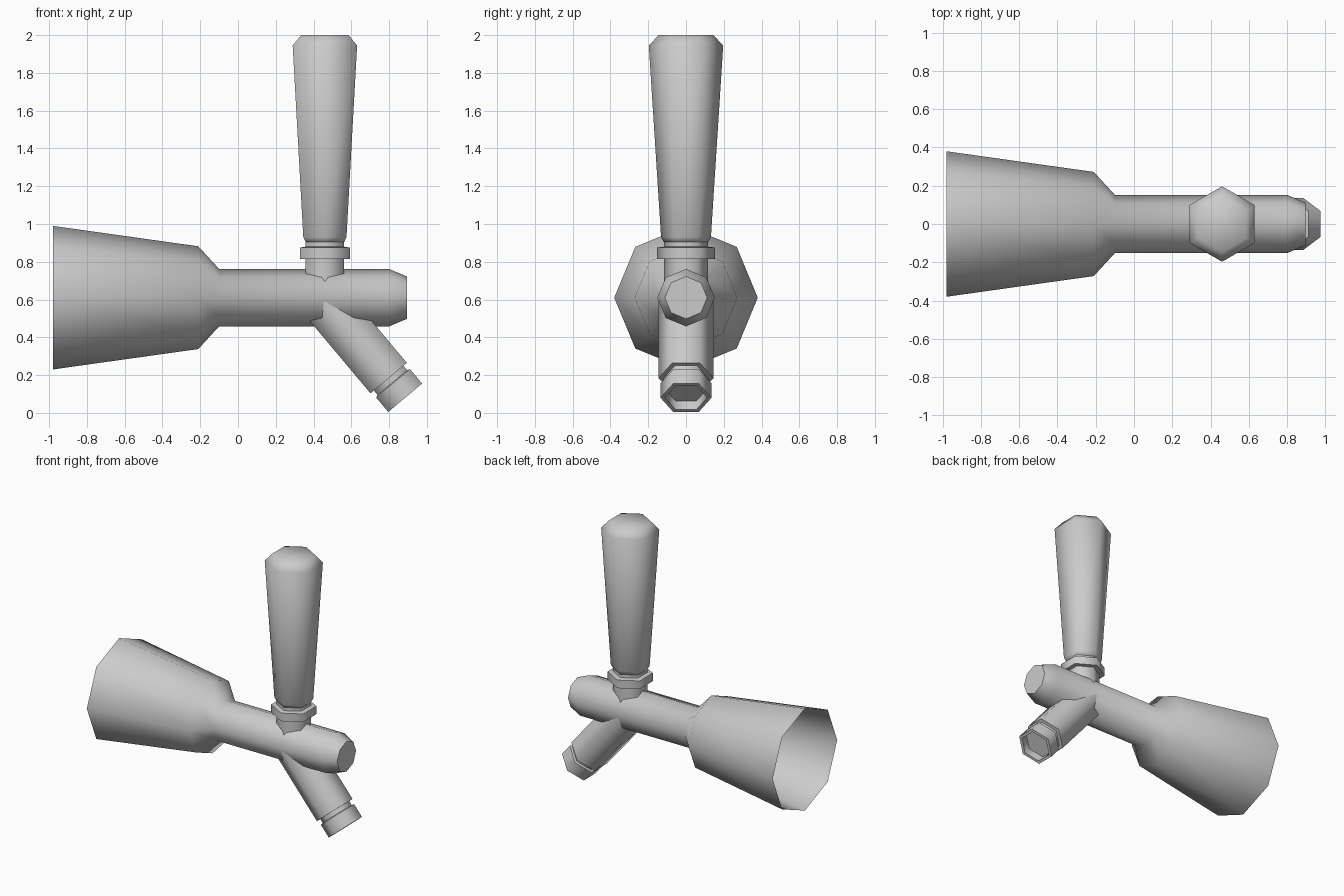
import bpy
import bmesh
from math import sin, cos, tau, radians
from mathutils import Matrix

if "Cube" in bpy.data.objects:
    bpy.data.objects.remove(bpy.data.objects["Cube"])


def lathe(name, profile, sides, origin, tilt, cap_start=True, smooth=65):
    """Turn (distance, radius) points about an axis tilted from +z towards +x."""
    bm = bmesh.new()
    place = Matrix.Translation(origin) @ Matrix.Rotation(radians(tilt), 4, 'Y')
    rings = []
    for d, r in profile:
        ring = []
        for i in range(sides):
            a = tau * (i / sides + 0.25)
            ring.append(bm.verts.new((r * cos(a), r * sin(a), d)))
        rings.append(ring)
    for lo, hi in zip(rings, rings[1:]):
        for i in range(sides):
            j = (i + 1) % sides
            bm.faces.new((lo[i], lo[j], hi[j], hi[i]))
    if cap_start:
        bm.faces.new(rings[0][::-1])
    bm.faces.new(rings[-1])
    bm.transform(place)
    mesh = bpy.data.meshes.new(name)
    bm.to_mesh(mesh)
    bm.free()
    obj = bpy.data.objects.new(name, mesh)
    bpy.context.collection.objects.link(obj)
    bpy.ops.object.select_all(action='DESELECT')
    obj.select_set(True)
    bpy.context.view_layer.objects.active = obj
    bpy.ops.object.shade_smooth_by_angle(angle=radians(smooth))
    return obj


# Horizontal body: open flared shroud running into a round-nosed pipe
lathe("body", [(-0.98, 0.38), (-0.21, 0.272), (-0.10, 0.152),
               (0.80, 0.152), (0.895, 0.112)],
      8, (0, 0, 0.61), 90, cap_start=False)

# Upright lever: neck with collar, then tapered grip
lathe("neck_collar", [(0.66, 0.117), (0.815, 0.117), (0.815, 0.153),
                      (0.875, 0.153), (0.88, 0.117), (0.91, 0.117)],
      6, (0.46, 0, 0), 0)
lathe("handle", [(0.90, 0.115), (0.93, 0.132), (1.945, 0.197), (2.0, 0.145)],
      6, (0.46, 0, 0), 0)

# Angled spout with groove and hollow nozzle
lathe("spout", [(-0.675, 0.145), (-0.136, 0.145), (-0.136, 0.118),
                (-0.09, 0.118)],
      6, (0.885, 0, 0.08), 140)
lathe("nozzle", [(-0.105, 0.118), (-0.10, 0.135), (0, 0.135),
                 (0, 0.112), (-0.06, 0.112)],
      6, (0.885, 0, 0.08), 140)
